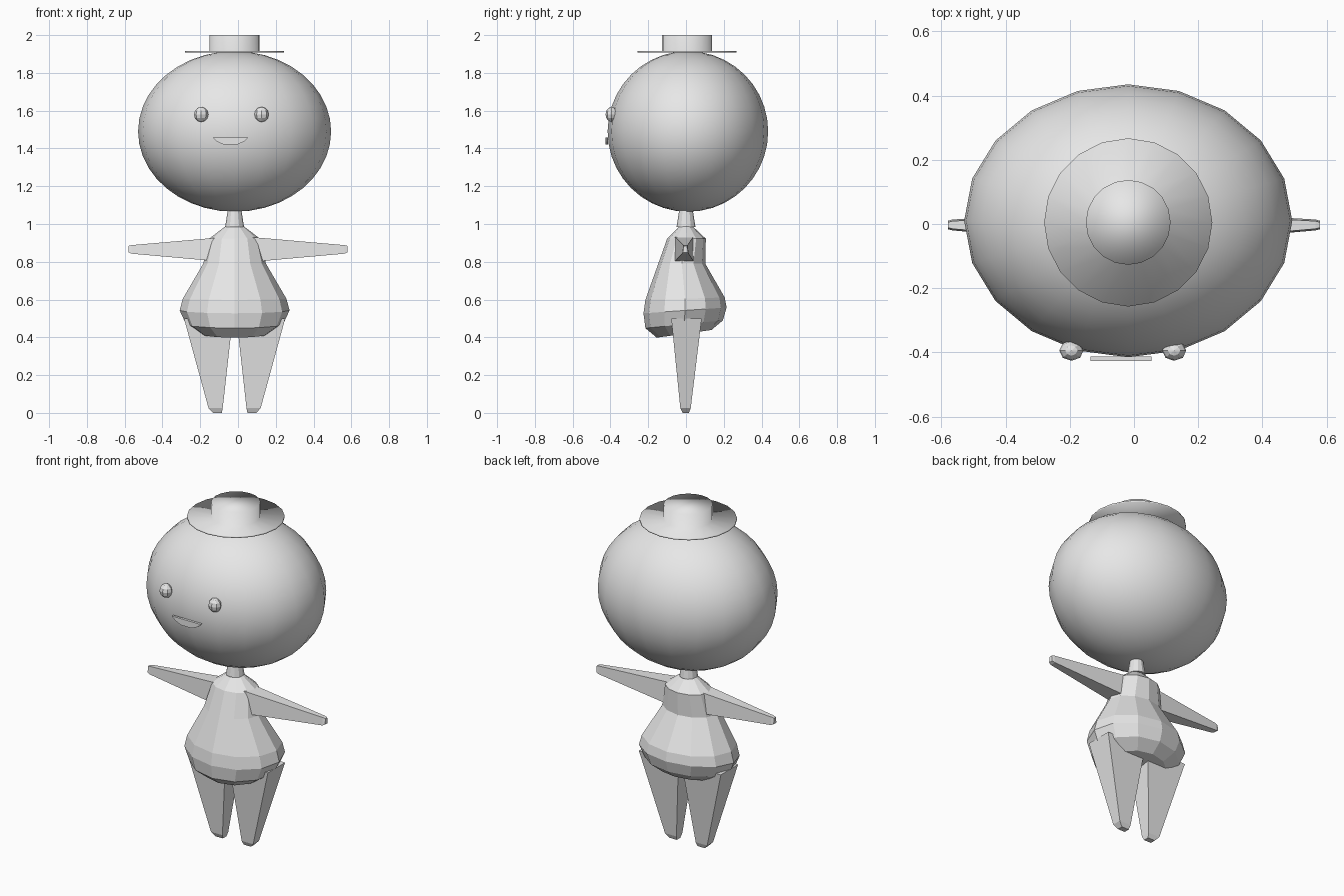
import bpy, bmesh, math
from mathutils import Matrix

if "Cube" in bpy.data.objects:
    bpy.data.objects.remove(bpy.data.objects["Cube"])

grey = bpy.data.materials.new("light_grey")
grey.diffuse_color = (0.8, 0.8, 0.8, 1)
grey.use_nodes = True
grey.node_tree.nodes["Principled BSDF"].inputs["Base Color"].default_value = grey.diffuse_color
CX = -0.018  # centre line of the figure


def finish(name, bm, smooth=False):
    bmesh.ops.recalc_face_normals(bm, faces=bm.faces)
    mesh = bpy.data.meshes.new(name)
    bm.to_mesh(mesh)
    bm.free()
    mesh.materials.append(grey)
    for p in mesh.polygons:
        p.use_smooth = smooth
    obj = bpy.data.objects.new(name, mesh)
    bpy.context.collection.objects.link(obj)
    return obj


def loft(name, rings, smooth=False):
    """Skin a list of point rings and cap both ends."""
    bm = bmesh.new()
    loops = [[bm.verts.new(p) for p in ring] for ring in rings]
    n = len(loops[0])
    for a, b in zip(loops, loops[1:]):
        for i in range(n):
            j = (i + 1) % n
            bm.faces.new((a[i], a[j], b[j], b[i]))
    bm.faces.new(loops[0])
    bm.faces.new(loops[-1])
    return finish(name, bm, smooth)


def oval(n, z, rx, y0, y1, slope=0.0, cx=CX):
    """Horizontal ring; slope raises it towards the back."""
    cy, ry = (y0 + y1) / 2, (y1 - y0) / 2
    pts = []
    for i in range(n):
        a = 2 * math.pi * i / n
        y = cy + ry * math.sin(a)
        pts.append((cx + rx * math.cos(a), y, z + slope * y))
    return pts


def ball(name, loc, size, seg, rings, smooth):
    bm = bmesh.new()
    bmesh.ops.create_uvsphere(bm, u_segments=seg, v_segments=rings, radius=1)
    bmesh.ops.transform(bm, verts=bm.verts,
                        matrix=Matrix.Translation(loc) @ Matrix.Diagonal((*size, 1)))
    return finish(name, bm, smooth)


# Head and eyes
ball("head", (CX, 0.01, 1.49), (0.511, 0.425, 0.425), 20, 20, True)
for side, x in (("left", -0.195), ("right", 0.125)):
    ball("eye_" + side, (x, -0.394, 1.58), (0.038, 0.032, 0.04), 8, 6, False)

# Mouth: thin half-moon plate
half_moon = [(-0.135, 1.458), (-0.115, 1.438), (-0.075, 1.42), (-0.005, 1.42),
             (0.035, 1.438), (0.055, 1.458)]
loft("mouth", [[(x, y, z) for x, z in half_moon] for y in (-0.426, -0.412)])

# Hat: brim and crown in one lathe
hat = [(0.262, 1.907), (0.262, 1.916), (0.132, 1.916), (0.132, 2.0)]
loft("hat", [oval(20, z, r, 0.005 - r, 0.005 + r) for r, z in hat], True)

# Neck
loft("neck", [oval(12, z, r, -r, r) for r, z in ((0.05, 0.985), (0.035, 1.08))])

# Body: pear shape with a belly sagging to the front
body = [(0.42, 0.18, -0.155, 0.135, 0.14),
        (0.47, 0.257, -0.215, 0.195, 0.10),
        (0.543, 0.291, -0.225, 0.215, 0.07),
        (0.605, 0.274, -0.215, 0.205, 0.03),
        (0.79, 0.166, -0.147, 0.102, 0.0),
        (0.922, 0.135, -0.10, 0.105, 0.0),
        (0.987, 0.05, -0.036, 0.036, 0.0)]
loft("body", [oval(12, *ring) for ring in body])


def box(x0, x1, y0, y1, z):
    return [(x0, y0, z), (x1, y0, z), (x1, y1, z), (x0, y1, z)]


for side, s in (("left", -1), ("right", 1)):
    # Arm: square section tapering outwards
    arm = []
    for x, y0, y1, z0, z1 in ((0.08, -0.062, 0.042, 0.80, 0.93),
                              (0.565, -0.02, 0.014, 0.843, 0.888),
                              (0.58, -0.016, 0.01, 0.85, 0.884)):
        arm.append([(s * x, y0, z0), (s * x, y1, z0),
                    (s * x, y1 - 0.005, z1), (s * x, y0 + 0.005, z1)])
    loft("arm_" + side, arm)

    # Leg: wide at the hip, tapering to a small foot
    leg = [box(0.01, 0.268, -0.078, 0.083, 0.50),
           box(0.063, 0.138, -0.03, 0.025, 0.025),
           box(0.068, 0.115, -0.018, 0.015, 0.0)]
    loft("leg_" + side, [[(CX + s * x, y, z) for x, y, z in r] for r in leg])
